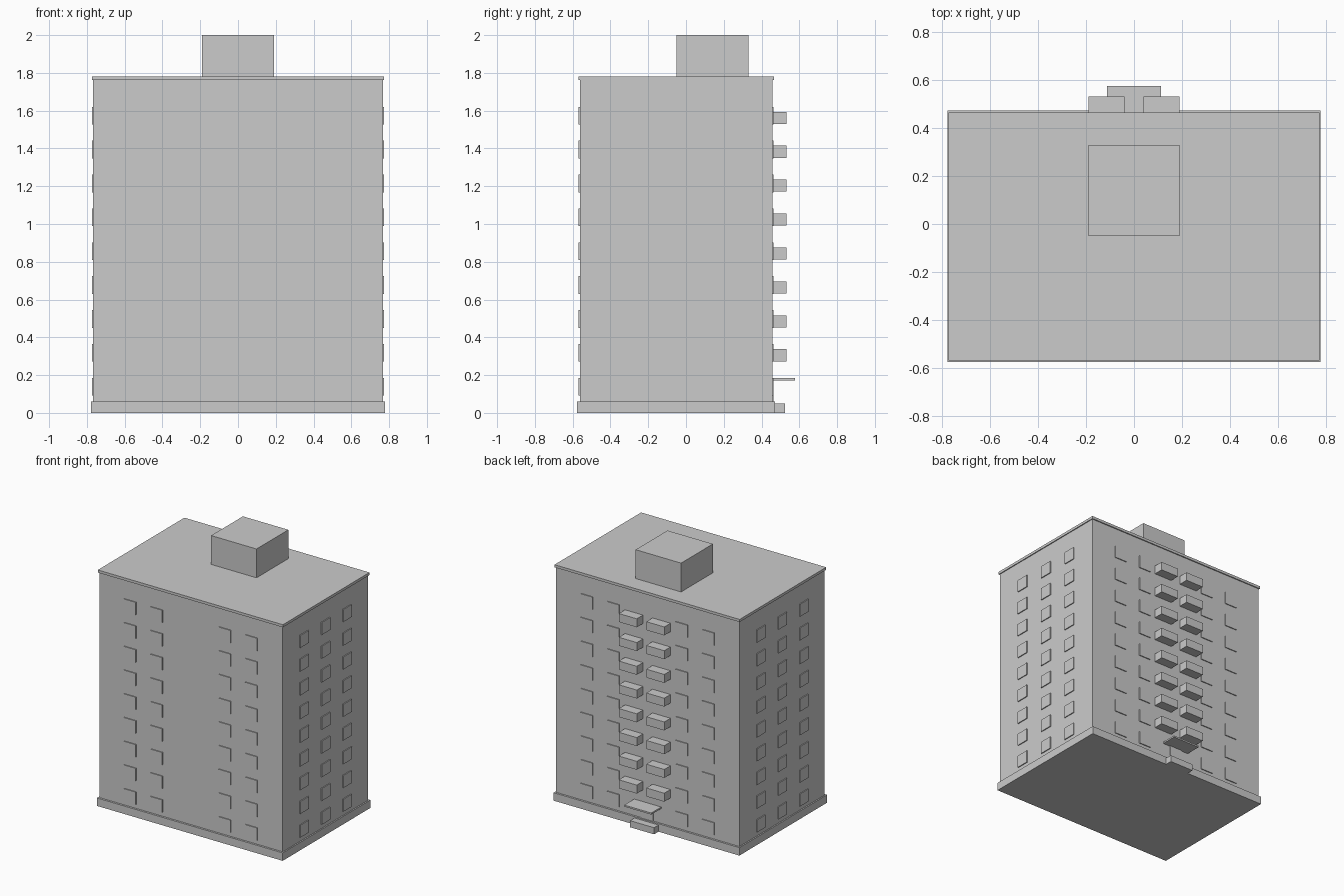
import bpy, bmesh
from mathutils import Matrix, Vector

if "Cube" in bpy.data.objects:
    bpy.data.objects.remove(bpy.data.objects["Cube"])

grey = bpy.data.materials.new("light grey")
grey.diffuse_color = (0.6, 0.6, 0.6, 1)
grey.use_nodes = True
grey.node_tree.nodes["Principled BSDF"].inputs["Base Color"].default_value = grey.diffuse_color


def boxes(name, ranges):
    """One object made of axis-aligned boxes, each (x0, x1, y0, y1, z0, z1)."""
    bm = bmesh.new()
    for x0, x1, y0, y1, z0, z1 in ranges:
        centre = Vector(((x0 + x1) / 2, (y0 + y1) / 2, (z0 + z1) / 2))
        size = Matrix.Diagonal((x1 - x0, y1 - y0, z1 - z0, 1))
        bmesh.ops.create_cube(bm, size=1, matrix=Matrix.Translation(centre) @ size)
    mesh = bpy.data.meshes.new(name)
    bm.to_mesh(mesh)
    bm.free()
    mesh.materials.append(grey)
    obj = bpy.data.objects.new(name, mesh)
    bpy.context.collection.objects.link(obj)
    return obj


X, FRONT, BACK = 0.767, -0.561, 0.457      # wall planes
MID = (FRONT + BACK) / 2
T = 0.007                                  # window relief
W, H = 0.05, 0.047                         # window half width and half height
FLOORS = [0.139 + 0.1793 * i for i in range(9)]

# Main masses
boxes("building_body", [(-X, X, FRONT, BACK, 0.05, 1.775)])
boxes("plinth", [(-0.777, 0.777, -0.576, 0.472, 0, 0.06)])
boxes("roof_slab", [(-0.774, 0.774, -0.569, 0.465, 1.762, 1.782)])
boxes("rooftop_room", [(-0.19, 0.19, -0.05, 0.33, 1.78, 2.0)])

# Windows: four columns front and back, three on each side
columns = (-0.508, -0.286, 0.286, 0.508)
boxes("front_windows", [(x - W, x + W, FRONT - T, FRONT + T, z - H, z + H)
                        for z in FLOORS for x in columns])
boxes("back_windows", [(x - W, x + W, BACK - T, BACK + T, z - H, z + H)
                       for z in FLOORS for x in columns])
for side, s in (("left", -1), ("right", 1)):
    boxes(side + "_windows", [(s * X - T, s * X + T, y - W, y + W, z - H, z + H)
                              for z in FLOORS for y in (MID - 0.257, MID, MID + 0.257)])

# Paired balconies on the upper floors
boxes("balconies", [(x - 0.075, x + 0.075, BACK - 0.01, 0.531, z - 0.032, z + 0.032)
                    for z in (0.305 + 0.1796 * i for i in range(8))
                    for x in (-0.115, 0.115)])

# Entrance
boxes("entrance_door", [(-0.05, 0.05, BACK - T, BACK + T, 0.05, 0.175)])
boxes("entrance_canopy", [(-0.113, 0.113, BACK - 0.01, 0.576, 0.172, 0.184)])
boxes("entrance_step", [(-0.1, 0.1, 0.46, 0.525, 0, 0.05)])
